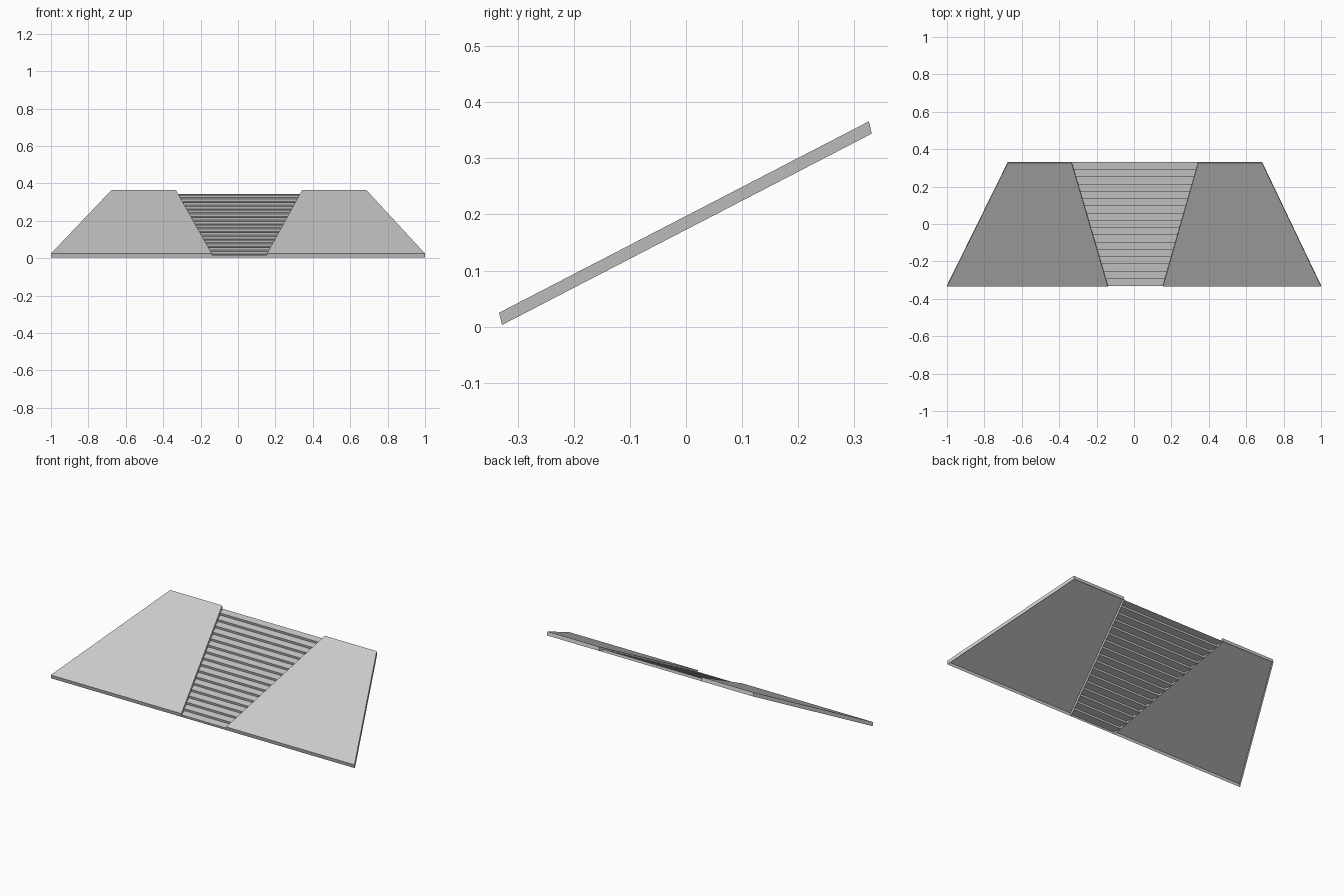
import bpy

if "Cube" in bpy.data.objects:
    bpy.data.objects.remove(bpy.data.objects["Cube"])

Y0, Z0 = -0.333, 0.025      # upper front edge
Y1, Z1 = 0.326, 0.366       # upper back edge
DY, DZ = 0.005, -0.022      # skirt direction
STEPS = 17


def make(name, verts, faces):
    mesh = bpy.data.meshes.new(name)
    mesh.from_pydata(verts, [], faces)
    ob = bpy.data.objects.new(name, mesh)
    bpy.context.collection.objects.link(ob)
    return ob


def panel(name, xs):
    # sloping trapezoid with a folded skirt, open underneath
    top = [(xs[0], Y0, Z0), (xs[1], Y0, Z0), (xs[2], Y1, Z1), (xs[3], Y1, Z1)]
    low = [(x, y + DY, z + DZ) for x, y, z in top]
    sides = [(i, i + 4, (i + 1) % 4 + 4, (i + 1) % 4) for i in range(4)]
    make(name, top + low, [(0, 1, 2, 3)] + sides)


panel("left_panel", (-1.0, -0.14, -0.333, -0.675))
panel("right_panel", (0.155, 1.0, 0.685, 0.343))

# stepped louvre sheet set down between the panels
ya, za, yb, zb = Y0 + DY, Z0 + DZ, Y1 + DY, Z1 + DZ
py, pz = (yb - ya) / STEPS, (zb - za) / STEPS
profile = []
for i in range(STEPS):
    y, z = ya + i * py, za + i * pz
    profile += [(y, z), (y - 0.003, z + 0.014)]
profile.append((yb, zb))

verts = []
for y, z in profile:
    t = (y - ya) / (yb - ya)
    verts += [(-0.14 - 0.193 * t, y, z), (0.155 + 0.188 * t, y, z)]
make("louvre_slats", verts,
     [(2 * i, 2 * i + 1, 2 * i + 3, 2 * i + 2) for i in range(len(profile) - 1)])
